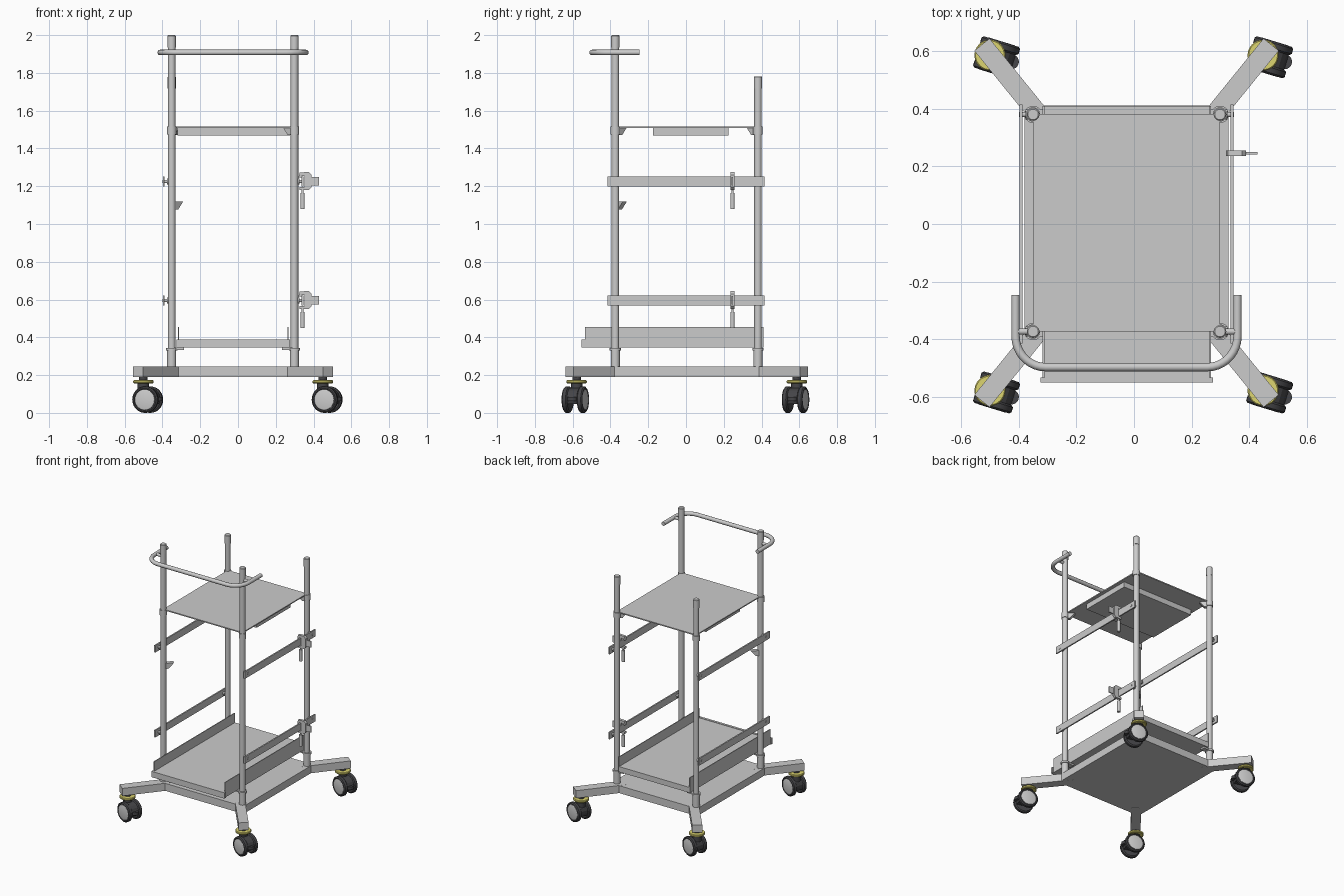
import bpy, bmesh, math
from mathutils import Matrix, Vector

if "Cube" in bpy.data.objects:
    bpy.data.objects.remove(bpy.data.objects["Cube"])

CX = -0.026                                  # symmetry plane of the frame
POST_X, POST_Y = 0.325, {-1: -0.374, 1: 0.381}


def material(name, rgb):
    m = bpy.data.materials.new(name)
    m.diffuse_color = (*rgb, 1)
    m.use_nodes = True
    m.node_tree.nodes["Principled BSDF"].inputs["Base Color"].default_value = m.diffuse_color
    return m


DARK = material("dark_rubber", (0.06, 0.06, 0.065))
YELLOW = material("yellow_ring", (0.72, 0.66, 0.16))


def finish(name, bm, mat=None, matrix=None, smooth=False):
    bmesh.ops.recalc_face_normals(bm, faces=bm.faces)
    if matrix is not None:
        bm.transform(matrix)
    me = bpy.data.meshes.new(name)
    bm.to_mesh(me)
    bm.free()
    ob = bpy.data.objects.new(name, me)
    bpy.context.collection.objects.link(ob)
    if mat:
        me.materials.append(mat)
    if smooth:
        bpy.context.view_layer.objects.active = ob
        ob.select_set(True)
        bpy.ops.object.shade_smooth_by_angle(angle=math.radians(35))
        ob.select_set(False)
    return ob


def box(name, x, y, z, mat=None, matrix=None):
    bm = bmesh.new()
    bmesh.ops.create_cube(bm, size=1)
    for v in bm.verts:
        v.co = [r[0] + (c + 0.5) * (r[1] - r[0]) for c, r in zip(v.co, (x, y, z))]
    return finish(name, bm, mat, matrix)


def lathe(name, profile, matrix, mat=None, steps=28):
    """Spin (radius, height) points around local z."""
    bm = bmesh.new()
    vs = [bm.verts.new((r, 0, z)) for r, z in profile]
    es = [bm.edges.new(p) for p in zip(vs, vs[1:])]
    bmesh.ops.spin(bm, geom=vs + es, cent=(0, 0, 0), axis=(0, 0, 1),
                   angle=2 * math.pi, steps=steps)
    bmesh.ops.remove_doubles(bm, verts=bm.verts, dist=1e-5)
    return finish(name, bm, mat, matrix, True)


def cyl(name, r, a, b, mat=None):
    a, b = Vector(a), Vector(b)
    m = Matrix.Translation(a) @ (b - a).to_track_quat('Z', 'Y').to_matrix().to_4x4()
    h = (b - a).length
    return lathe(name, [(0, 0), (r, 0), (r, h), (0, h)], m, mat)


def prism(name, pts, width, matrix, mat=None):
    """Extrude an xz outline along y, centred."""
    bm = bmesh.new()
    f = bm.faces.new([bm.verts.new((x, -width / 2, z)) for x, z in pts])
    ext = bmesh.ops.extrude_face_region(bm, geom=[f])["geom"]
    bmesh.ops.translate(bm, vec=(0, width, 0),
                        verts=[v for v in ext if isinstance(v, bmesh.types.BMVert)])
    return finish(name, bm, mat, matrix)


def place(x, y, z, angle=0):
    return Matrix.Translation((x, y, z)) @ Matrix.Rotation(angle, 4, 'Z')


def caster(x, y):
    """Twin wheel swivel caster, rolling along local x."""
    m = place(x, y, 0, math.radians(-17))
    wheel_c = m @ Matrix.Translation((0.024, 0, 0.07))
    for s in (-1, 1):
        turn = wheel_c @ Matrix.Rotation(-s * math.pi / 2, 4, 'X')
        lathe("caster_tire", [(0, 0.027), (0.062, 0.027), (0.07, 0.033), (0.07, 0.051),
                              (0.063, 0.057), (0.057, 0.057), (0.055, 0.053), (0, 0.053)],
              turn, DARK)
        lathe("caster_hub", [(0.054, 0.052), (0.054, 0.056), (0.048, 0.058), (0, 0.058)], turn)
    arc = [(0.024 + 0.062 * math.cos(t), 0.075 + 0.058 * math.sin(t))
           for t in [math.radians(a) for a in range(-30, 211, 20)]]
    prism("caster_housing", arc, 0.054, m, DARK)
    # brake pedal with a rounded tip
    lathe("brake_pedal", [(0, 0.062), (0.026, 0.062), (0.026, 0.084), (0, 0.084)],
          m @ Matrix.Translation((0.078, 0, 0)), DARK)
    lathe("caster_neck", [(0, 0.11), (0.03, 0.11), (0.03, 0.157), (0, 0.157)], m, DARK)
    lathe("swivel_ring", [(0, 0.156), (0.05, 0.156), (0.054, 0.16), (0.054, 0.169),
                          (0.05, 0.173), (0, 0.173)], m, YELLOW)
    lathe("caster_stem", [(0, 0.17), (0.022, 0.17), (0.022, 0.195), (0, 0.195)], m, DARK)


# Base platform
box("base_platform", (-0.38, 0.328), (-0.405, 0.412), (0.19, 0.245))

for sx in (-1, 1):
    for sy in (-1, 1):
        px, py = CX + sx * POST_X, POST_Y[sy]
        # Diagonal leg and caster
        tip = Vector((CX + sx * 0.503, 0.004 + sy * 0.62, 0))
        d = Vector((sx * 0.63, sy * 0.777, 0))
        box("diagonal_leg", (-0.36, 0), (-0.034, 0.034), (0.1895, 0.2455),
            matrix=place(*tip, math.atan2(d.y, d.x)))
        caster(CX + sx * 0.475, 0.004 + sy * 0.583)
        # Post, cap and collars
        top = 2.0 if sy < 0 else 1.782
        cyl("post", 0.02, (px, py, 0.2), (px, py, top - 0.06))
        lathe("post_cap", [(0, top - 0.065), (0.022, top - 0.065), (0.022, top - 0.004),
                           (0.018, top), (0, top)], place(px, py, 0))
        cyl("post_socket", 0.024, (px, py, 0.245), (px, py, 0.33))
        cyl("post_flange", 0.03, (px, py, 0.33), (px, py, 0.344))
        cyl("shelf_collar", 0.025, (px, py, 1.475), (px, py, 1.515))
        # Tray support tab
        box("tray_tab", sorted((px, px - sx * 0.065)), (py - 0.018, py + 0.018), (0.333, 0.345))
        # Gusset under the shelf, front left one sits lower
        z = 1.118 if (sx, sy) == (-1, -1) else 1.51
        prism("shelf_gusset", [(0.015, z), (0.07, z), (0.035, z - 0.04), (0.015, z - 0.04)], 0.03,
              place(px, py, 0, math.atan2(-sy, -sx)))
        # Rail standoffs
        for rz in (0.595, 1.225):
            cyl("rail_standoff", 0.009, (px, py, rz), (px + sx * 0.049, py, rz))
            cyl("rail_spacer", 0.017, (px + sx * 0.018, py, rz), (px + sx * 0.026, py, rz))

# Side rails
for sx in (-1, 1):
    x = CX + sx * 0.367
    for rz in (0.595, 1.225):
        box("side_rail", (x - 0.005, x + 0.005), (-0.415, 0.416), (rz - 0.026, rz + 0.026))

# Rail clamps: hooked body, knob and hanging lever
hook = [(0.32, 0.02), (0.327, 0.048), (0.375, 0.05), (0.39, 0.035), (0.39, -0.03),
        (0.375, -0.045), (0.325, -0.045), (0.325, -0.029), (0.353, -0.029),
        (0.353, 0.03), (0.335, 0.03), (0.335, 0.02)]
for rz in (0.595, 1.225):
    prism("clamp_body", hook, 0.02, place(0, 0.246, rz))
    box("clamp_wing", (0.388, 0.43), (0.242, 0.25), (rz - 0.022, rz + 0.024))
    cyl("clamp_pin", 0.006, (0.342, 0.246, rz - 0.075), (0.342, 0.246, rz - 0.03))
    cyl("clamp_lever", 0.011, (0.342, 0.246, rz - 0.145), (0.342, 0.246, rz - 0.06))

# Upper shelf with the shallow box beneath it
box("upper_shelf", (-0.351, 0.299), (-0.374, 0.383), (1.508, 1.516))
box("under_shelf_box", (-0.32, 0.275), (-0.175, 0.224), (1.468, 1.509))

# Lower tray
box("tray_floor", (-0.318, 0.268), (-0.535, 0.41), (0.345, 0.385))
for x in (-0.318, 0.262):
    box("tray_side", (x, x + 0.006), (-0.535, 0.41), (0.345, 0.456))
box("tray_front_strip", (-0.325, 0.275), (-0.552, -0.534), (0.345, 0.388))

# Push handle: bent tube swept along a rounded U
pts = [(-0.386, -0.247), (-0.386, -0.39)]
pts += [(-0.281 - 0.105 * math.cos(t), -0.39 - 0.108 * math.sin(t))
        for t in [math.radians(a) for a in range(10, 91, 10)]]
pts += [(-x, y) for x, y in reversed(pts)]
cu = bpy.data.curves.new("push_handle", 'CURVE')
cu.dimensions = '3D'
cu.bevel_depth = 0.0145
cu.bevel_resolution = 4
cu.use_fill_caps = True
sp = cu.splines.new('POLY')
sp.points.add(len(pts) - 1)
for p, (x, y) in zip(sp.points, pts):
    p.co = (x + CX, y, 1.908, 1)
sp.use_smooth = True
bpy.context.collection.objects.link(bpy.data.objects.new("push_handle", cu))
for sx in (-1, 1):
    px = CX + sx * POST_X
    cyl("handle_connector", 0.011, (px, -0.374, 1.908), (CX + sx * 0.386, -0.374, 1.908))
